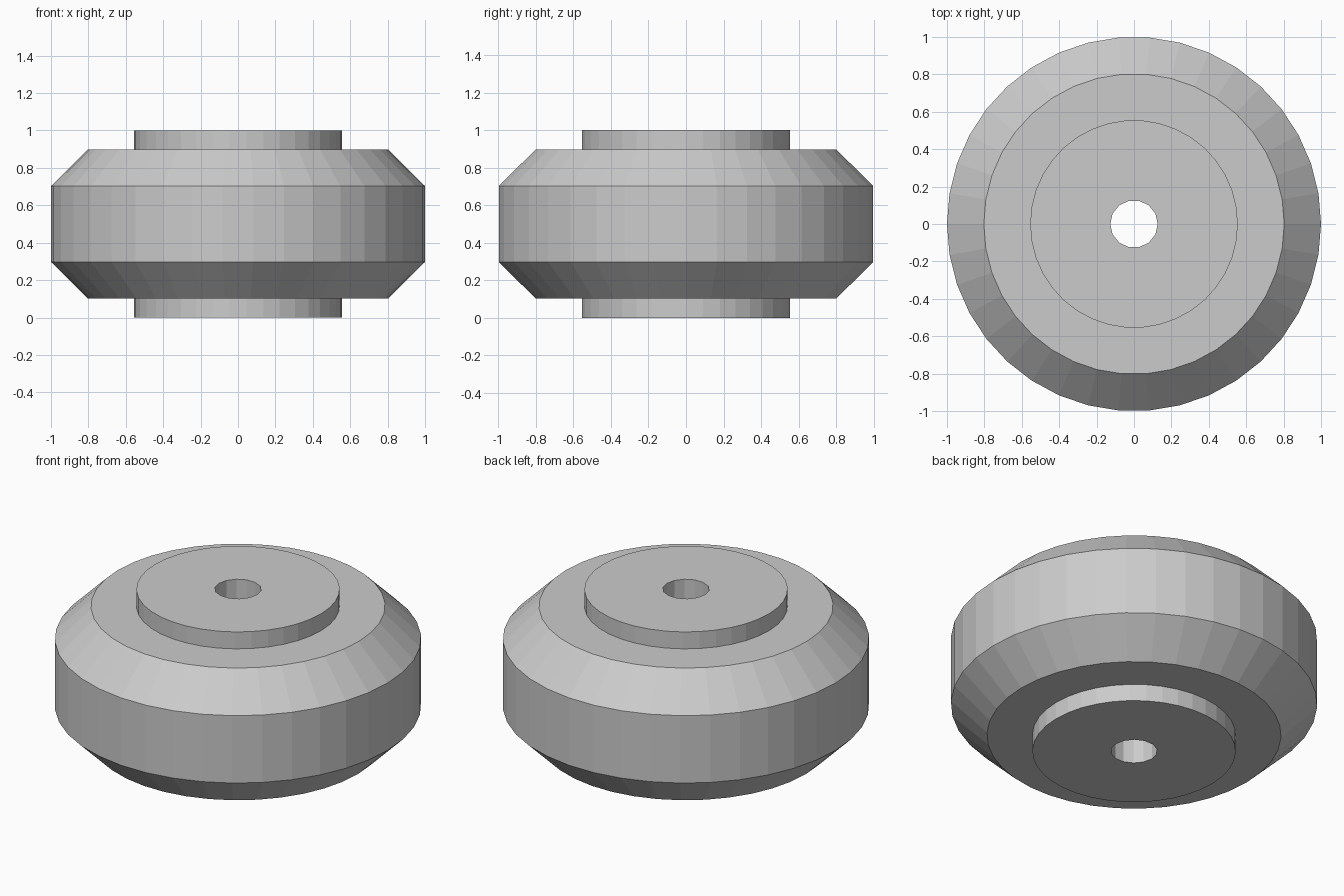
import bpy, bmesh
from math import cos, sin, tau

if "Cube" in bpy.data.objects:
    bpy.data.objects.remove(bpy.data.objects["Cube"])


def lathe(name, profile, sides):
    """Revolve (radius, z) points around z and cap both ends."""
    bm = bmesh.new()
    rings = [[bm.verts.new((r * cos(tau * i / sides), r * sin(tau * i / sides), z))
              for i in range(sides)] for r, z in profile]
    for low, high in zip(rings, rings[1:]):
        for i in range(sides):
            j = (i + 1) % sides
            bm.faces.new((low[i], low[j], high[j], high[i]))
    bm.faces.new(rings[0][::-1])
    bm.faces.new(rings[-1])
    bmesh.ops.recalc_face_normals(bm, faces=bm.faces)
    mesh = bpy.data.meshes.new(name)
    bm.to_mesh(mesh)
    bm.free()
    obj = bpy.data.objects.new(name, mesh)
    bpy.context.collection.objects.link(obj)
    return obj


# Chamfered wheel with a raised hub on each side
half = [(0.555, 0.5), (0.555, 0.398), (0.803, 0.398), (1.0, 0.203)]
profile = [(r, 0.5 - h) for r, h in half] + [(r, 0.5 + h) for r, h in reversed(half)]
wheel = lathe("wheel", profile, 38)

# Axle hole through the middle
cutter = lathe("axle_hole_cutter", [(0.127, -0.2), (0.127, 1.2)], 14)
cutter.hide_render = True
hole = wheel.modifiers.new("axle_hole", 'BOOLEAN')
hole.operation = 'DIFFERENCE'
hole.solver = 'EXACT'
hole.object = cutter
bpy.context.view_layer.objects.active = wheel
bpy.ops.object.modifier_apply(modifier=hole.name)
bpy.data.objects.remove(cutter)
